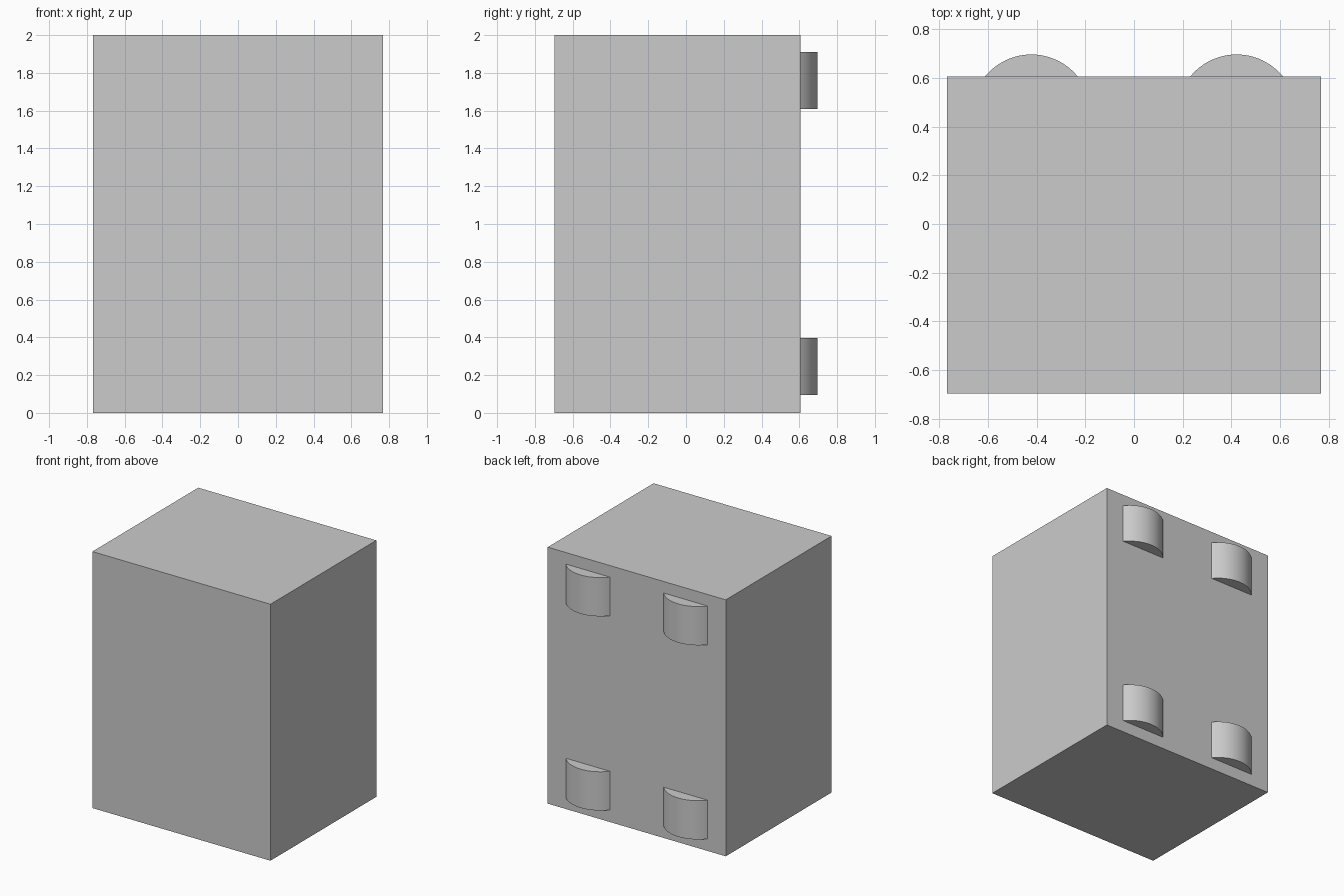
import bpy, bmesh, math

if "Cube" in bpy.data.objects:
    bpy.data.objects.remove(bpy.data.objects["Cube"])

W, Y0, Y1, H = 0.768, -0.697, 0.607, 2.0   # half width, front, back, height


def finish(bm, name, smooth=False):
    bmesh.ops.recalc_face_normals(bm, faces=bm.faces[:])
    mesh = bpy.data.meshes.new(name)
    bm.to_mesh(mesh)
    bm.free()
    obj = bpy.data.objects.new(name, mesh)
    bpy.context.collection.objects.link(obj)
    if smooth:
        bpy.ops.object.select_all(action='DESELECT')
        obj.select_set(True)
        bpy.context.view_layer.objects.active = obj
        bpy.ops.object.shade_smooth_by_angle(angle=math.radians(30))
    return obj


def extrude_profile(points, z0, z1, name, smooth=False):
    bm = bmesh.new()
    base = bm.faces.new([bm.verts.new((x, y, z0)) for x, y in points])
    top = bmesh.ops.extrude_face_region(bm, geom=[base], use_keep_orig=True)
    verts = [g for g in top['geom'] if isinstance(g, bmesh.types.BMVert)]
    bmesh.ops.translate(bm, verts=verts, vec=(0, 0, z1 - z0))
    return finish(bm, name, smooth)


# Main box
extrude_profile([(-W, Y0), (W, Y0), (W, Y1), (-W, Y1)], 0, H, "cabinet_body")

# Four rounded lugs on the back: circular segments, flat side on the body
half, rise, steps = 0.19, 0.09, 24
radius = (half ** 2 + rise ** 2) / (2 * rise)
sweep = math.asin(half / radius)
for side, cx in (("left", -0.422), ("right", 0.422)):
    for level, z0 in (("lower", 0.094), ("upper", 1.608)):
        arc = []
        for i in range(steps + 1):
            a = sweep * (1 - 2 * i / steps)
            arc.append((cx + radius * math.sin(a),
                        Y1 + rise - radius + radius * math.cos(a)))
        extrude_profile(arc, z0, z0 + 0.302, f"back_lug_{level}_{side}", True)
